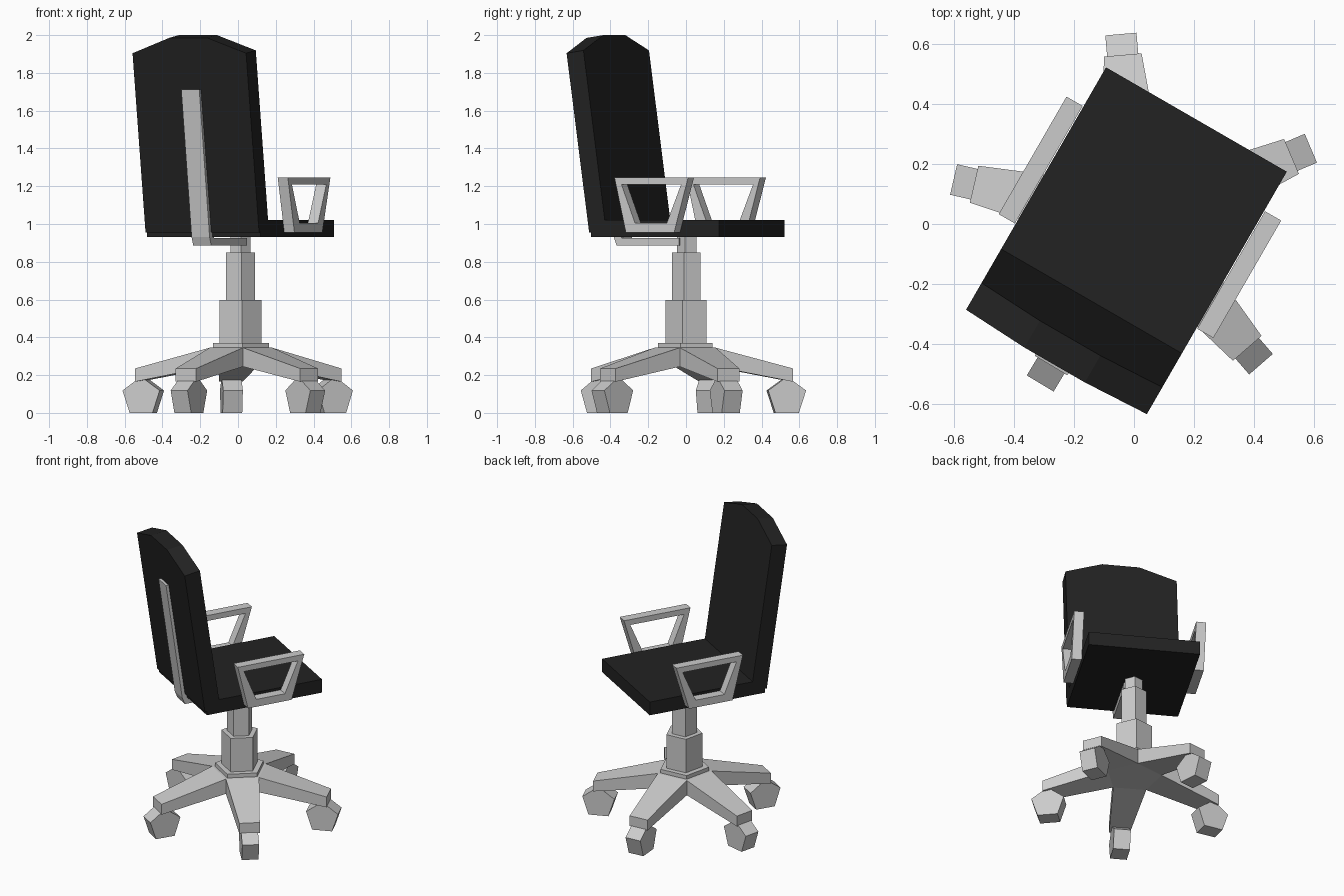
import bpy, bmesh
from math import sin, cos, pi, radians
from mathutils import Matrix

if "Cube" in bpy.data.objects:
    bpy.data.objects.remove(bpy.data.objects["Cube"])

CENTRE = Matrix.Translation((0.011, 0.007, 0))
BASE = CENTRE @ Matrix.Rotation(radians(5), 4, 'Z')      # five-star base frame
TOP = CENTRE @ Matrix.Rotation(radians(-30), 4, 'Z')     # swivelled seat frame, +y is forward

black = bpy.data.materials.new("black_padding")
black.diffuse_color = (0.016, 0.016, 0.016, 1)
black.use_nodes = True
black.node_tree.nodes["Principled BSDF"].inputs["Base Color"].default_value = black.diffuse_color


def make(name, verts, faces, matrix, mat=None):
    mesh = bpy.data.meshes.new(name)
    mesh.from_pydata(verts, [], faces)
    bm = bmesh.new()
    bm.from_mesh(mesh)
    bmesh.ops.recalc_face_normals(bm, faces=bm.faces)
    bm.to_mesh(mesh)
    bm.free()
    obj = bpy.data.objects.new(name, mesh)
    obj.matrix_world = matrix
    bpy.context.collection.objects.link(obj)
    if mat:
        mesh.materials.append(mat)
    return obj


def place(axis, a, b, d):
    return {'X': (d, a, b), 'Y': (a, d, b), 'Z': (a, b, d)}[axis]


def prism(name, pts, lo, hi, axis, matrix, mat=None):
    """Extrude a flat outline along one axis."""
    n = len(pts)
    verts = [place(axis, a, b, d) for d in (lo, hi) for a, b in pts]
    faces = [range(n), range(n, 2 * n)]
    faces += [(i, (i + 1) % n, n + (i + 1) % n, n + i) for i in range(n)]
    return make(name, verts, [tuple(f) for f in faces], matrix, mat)


def pentagon(r, start, cb=0.0):
    return [(r * cos(radians(start + 72 * k)), cb + r * sin(radians(start + 72 * k)))
            for k in range(5)]


# Star base: five tapered legs meeting in a pentagonal hub
plan = []
for k in range(5):
    a = radians(90 + 72 * k)
    va = a - pi / 5
    plan.append((0.175 * cos(va), 0.175 * sin(va), 0.345, 0.245))
    for s in (-0.063, 0.063):
        plan.append((0.557 * cos(a) - s * sin(a) * 1.0 if s == 0 else 0.557 * cos(a) - s * sin(a),
                     0.557 * sin(a) + s * cos(a), 0.235, 0.165))
n = len(plan)
verts = [(p[0], p[1], p[2]) for p in plan] + [(p[0], p[1], p[3]) for p in plan]
faces = [(i, (i + 1) % n, n + (i + 1) % n, n + i) for i in range(n)]
for o in (0, n):
    faces.append(tuple(o + 3 * k for k in range(5)))
    faces += [(o + 3 * k, o + 3 * k + 1, o + 3 * k + 2, o + (3 * k + 3) % n) for k in range(5)]
make("star_base", verts, faces, BASE)

# Casters: pentagonal rollers under each leg tip
for k in range(5):
    roller = [(0.526 + u, z) for u, z in pentagon(0.106, 90, 0.0858)]
    prism(f"caster_{k + 1}", roller, -0.052, 0.052, 'X',
          BASE @ Matrix.Rotation(radians(72 * k), 4, 'Z'))

# Gas column in stepped pentagonal sections
for name, r, lo, hi in (("column_collar", 0.157, 0.34, 0.37),
                        ("column_lower", 0.117, 0.365, 0.597),
                        ("column_middle", 0.081, 0.59, 0.848),
                        ("column_upper", 0.056, 0.84, 0.94)):
    prism(name, pentagon(r, -90), lo, hi, 'Z', BASE)

# Seat cushion
prism("seat", [(-0.387, 0.93), (0.393, 0.93), (0.393, 1.02), (-0.387, 1.02)],
      -0.347, 0.347, 'X', TOP, black)

# Backrest: panel with faceted top, leaning backwards
lean = TOP @ Matrix.Translation((0, -0.40, 0.955)) @ Matrix.Rotation(radians(8.25), 4, 'X')
prism("backrest", [(-0.347, 0), (0.347, 0), (0.347, 0.959), (0.116, 1.041),
                   (-0.116, 1.041), (-0.347, 0.959)], 0, 0.104, 'Y', lean, black)

# Spine: bar behind the backrest, hooking forward under the seat to the column
prism("back_support", [(-0.528, 1.713), (-0.418, 0.93), (-0.40, 0.885), (-0.02, 0.885),
                       (-0.02, 0.925), (-0.37, 0.925), (-0.48, 1.713)],
      -0.055, 0.055, 'X', TOP)

# Armrests: open trapezoid frames on both sides
outer = [(-0.208, 1.247), (0.243, 1.247), (0.157, 0.955), (-0.138, 0.955)]
inner = [(-0.165, 1.210), (0.200, 1.210), (0.112, 1.005), (-0.082, 1.005)]
for side, s in (("left", -1), ("right", 1)):
    verts = [(s * x, y, z) for x in (0.35, 0.412) for loop in (outer, inner) for y, z in loop]
    faces = []
    for i in range(4):
        j = (i + 1) % 4
        faces += [(i, j, 4 + j, 4 + i), (8 + i, 8 + j, 12 + j, 12 + i),
                  (i, j, 8 + j, 8 + i), (4 + i, 4 + j, 12 + j, 12 + i)]
    make(f"armrest_{side}", verts, faces, TOP)
